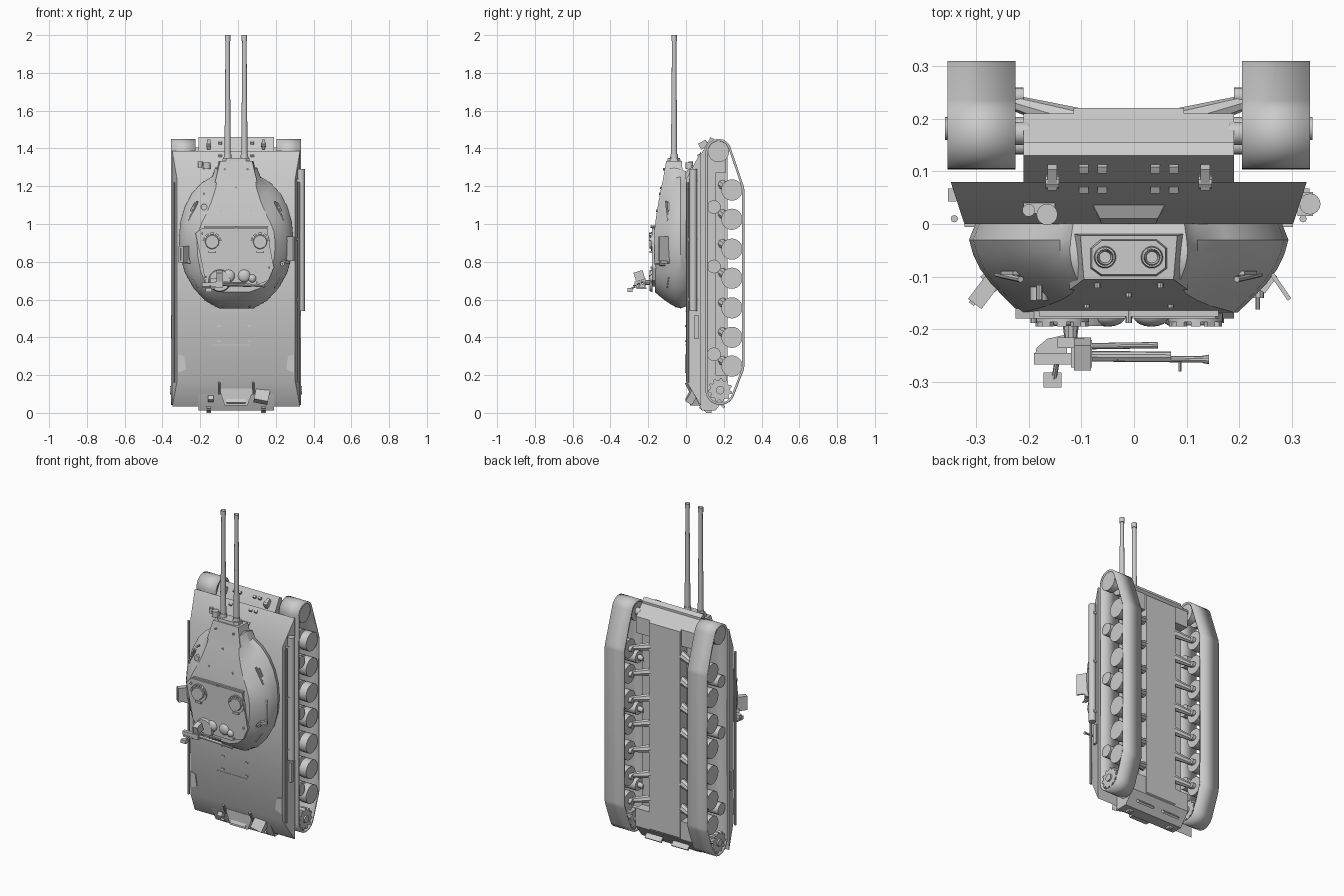
import bpy, bmesh, math
from mathutils import Vector, Matrix, geometry

C = -0.01  # centreline of the hull; the vehicle stands on its tail, gun up, roof facing -y

def mesh(name, verts, faces):
    me = bpy.data.meshes.new(name)
    me.from_pydata([tuple(v) for v in verts], [], faces)
    bm = bmesh.new(); bm.from_mesh(me)
    bmesh.ops.recalc_face_normals(bm, faces=bm.faces)
    bm.to_mesh(me); bm.free()
    ob = bpy.data.objects.new(name, me)
    bpy.context.collection.objects.link(ob)
    return ob

def loft(name, a, b):
    n = len(a)
    return mesh(name, list(a) + list(b), [list(range(n)), list(range(2*n-1, n-1, -1))] +
                [[i, (i+1) % n, n+(i+1) % n, n+i] for i in range(n)])

def prism(name, prof):  # (y, z, half width) profile, symmetric about the centreline
    return loft(name, [(C-h, y, z) for y, z, h in prof], [(C+h, y, z) for y, z, h in prof])

def side(name, prof, x0, x1):  # (y, z) profile extruded along x
    return loft(name, [(x0, y, z) for y, z in prof], [(x1, y, z) for y, z in prof])

def plate(name, pts, y0, y1):  # (x, z) outline extruded along y
    return loft(name, [(x, y0, z) for x, z in pts], [(x, y1, z) for x, z in pts])

def box(name, c, s, rot=(0, 0, 0)):
    x, y, z = (k/2 for k in s)
    q = [(-x, -z), (x, -z), (x, z), (-x, z)]
    ob = plate(name, q, -y, y)
    ob.location, ob.rotation_euler = c, rot
    return ob

def cyl(name, p, q, r, r2=None, n=16):
    p, q = Vector(p), Vector(q)
    rot = (q-p).to_track_quat('Z', 'Y')
    ring = [Vector((math.cos(2*math.pi*i/n), math.sin(2*math.pi*i/n), 0)) for i in range(n)]
    return loft(name, [p + rot @ (v*r) for v in ring], [q + rot @ (v*(r if r2 is None else r2)) for v in ring])

def dome(name, c, r, h):
    bm = bmesh.new()
    bmesh.ops.create_uvsphere(bm, u_segments=16, v_segments=10, radius=1,
                              matrix=Matrix.LocRotScale(Vector(c), None, Vector((r, h, r))))
    me = bpy.data.meshes.new(name); bm.to_mesh(me); bm.free()
    ob = bpy.data.objects.new(name, me); bpy.context.collection.objects.link(ob)

# hull
prism("upper_hull", [(0, .17, .312), (0, 1.235, .312), (.08, 1.386, .338), (.08, .035, .338)])
prism("hull_body", [(.002, .18, .2), (.002, 1.23, .2), (.13, 1.46, .2), (.155, 1.445, .2), (.155, .012, .2), (.085, .012, .2)])
prism("hull_nose", [(.13, 1.46, .2), (.21, 1.37, .2), (.21, 1.27, .2), (.13, 1.27, .2)])
prism("hull_tail", [(.10, .012, .2), (.155, .012, .2), (.215, .09, .2), (.215, .2, .2), (.10, .2, .2)])
prism("hull_floor", [(.15, 1.43, .105), (.22, 1.36, .105), (.22, .1, .105), (.15, .03, .105)])

# running gear, both sides
wheels = [1.18, 1.025, .867, .713, .556, .40, .248]
circles = [(.172, 1.383, .068), (.181, .12, .078)] + [(.243, z, .066) for z in wheels]
for s, tag in ((-1, "left"), (1, "right")):
    xi, xo = C + s*.215, C + s*.344
    pts = [(y + r*math.cos(k*math.pi/16), z + r*math.sin(k*math.pi/16)) for y, z, r in circles for k in range(32)]
    hull = [pts[i] for i in geometry.convex_hull_2d([Vector(p) for p in pts])]
    n = len(hull)
    belt = mesh(f"{tag}_track", [(xi, *p) for p in hull] + [(xo, *p) for p in hull],
                [[i, (i+1) % n, n+(i+1) % n, n+i] for i in range(n)])
    m = belt.modifiers.new("thickness", 'SOLIDIFY'); m.thickness = .012; m.offset = -1
    for z in wheels:
        cyl(f"{tag}_road_wheel_outer", (C+s*.292, .243, z), (C+s*.34, .243, z), .056, n=24)
        cyl(f"{tag}_road_wheel_inner", (C+s*.22, .243, z), (C+s*.268, .243, z), .056, n=24)
        cyl(f"{tag}_axle", (C+s*.2, .243, z), (C+s*.3, .243, z), .016)
        cyl(f"{tag}_swing_arm", (C+s*.09, .192, z+.03), (C+s*.225, .232, z), .027, .014, 8)
    for z in (1.09, .775, .31):
        cyl(f"{tag}_return_roller", (C+s*.225, .148, z), (C+s*.335, .148, z), .036, n=20)
        cyl(f"{tag}_roller_axle", (C+s*.19, .148, z), (C+s*.23, .148, z), .016)
    for a, b in ((.22, .262), (.297, .34)):
        cyl(f"{tag}_idler", (C+s*a, .172, 1.383), (C+s*b, .172, 1.383), .056, n=24)
        gear = [(.181 + r*math.cos(k*math.pi/22), .12 + r*math.sin(k*math.pi/22))
                for k in range(44) for r in [(.052, .052, .064, .064)[k % 4]]]
        side(f"{tag}_sprocket", gear, C+s*a, C+s*b)
    cyl(f"{tag}_idler_axle", (C+s*.19, .172, 1.383), (C+s*.3, .172, 1.383), .022)
    cyl(f"{tag}_drive_shaft", (C+s*.19, .181, .12), (C+s*.349, .181, .12), .022)
    # nose and tail fittings
    for y, z in ((.10, 1.42), (.105, .03)):
        box(f"{tag}_tow_hook", (C+s*.145, y-.008, z), (.018, .045, .035), (.5 if z > 1 else -.5, 0, 0))
        cyl(f"{tag}_tow_shackle", (C+s*.145-.013, y-.02, z), (C+s*.145+.013, y-.02, z), .013, n=10)
    for dx in (.05, .085):
        for y, z in ((.105, 1.43), (.067, 1.363)):
            box(f"{tag}_glacis_cleat", (C+s*dx, y, z), (.018, .014, .012), (.5, 0, 0))
    plate(f"{tag}_deck_cover", [(C+s*x, z) for x, z in ((.312, .21), (.265, .23), (.275, .30), (.312, .31))], .005, -.006)
    cyl(f"{tag}_fender_rod", (C+s*.331, .01, .16), (C+s*.331, .01, 1.22), .007, n=8)
    box(f"{tag}_fender_box", (C+s*.335, .055, .455), (.016, .025, .12))
cyl("stowage_tube", (.334, .038, .54), (.334, .038, 1.29), .02, n=16)
for z in (.6, .92, 1.23):
    box("tube_bracket", (.325, .038, z), (.03, .046, .014))
cyl("headlight_large", (-.165, .018, 1.29), (-.165, .018, 1.325), .02)
cyl("headlight_small", (-.2, .026, 1.3), (-.2, .026, 1.33), .012)
box("headlight_mount", (-.18, .035, 1.305), (.06, .03, .012))
prism("driver_hood", [(.05, 1.31, .075), (.01, 1.29, .055), (-.004, 1.26, .05), (.0, 1.2, .05), (.05, 1.25, .075)])

# engine deck and tail
for z, w in ((.54, .22), (.36, .2)):
    box("deck_seam", (C-.03, 0, z), (w, .006, .004))
for x in (-.1, .06):
    for z in (.38, .46):
        box("deck_hinge", (x, -.001, z), (.018, .008, .008))
tail = math.atan2(.083, .165)
plate("tail_hatch", [(-.07, .04), (.05, .04), (.085, .13), (-.10, .13)], .09, .022)
box("tail_hatch_panel", (C, .04, .075), (.10, .03, .06), (-tail, 0, 0))
box("tail_box", (.127, .035, .095), (.075, .04, .085), (-.5, .2, 0))
box("tail_light", (-.145, .045, .075), (.03, .03, .025), (-.5, 0, 0))
for x in (-.10, .08):
    cyl("tail_lifting_eye", (x, .0, .16), (x, .03, .1), .007, n=8)
    box("rear_plate_door", (x, .185, .048), (.11, .012, .055), (.75, 0, 0))
for x in (-.155, .135):
    box("rear_hitch", (x, .12, .014), (.026, .03, .028))

# cast turret: rings blended from base outline to roof outline
base = [(.09, .553), (.165, .595), (.225, .66), (.27, .74), (.296, .83), (.303, .92), (.295, 1.01),
        (.272, 1.09), (.235, 1.16), (.185, 1.215), (.13, 1.25), (.11, 1.29)]
roof = [(.07, -.165, .64), (.125, -.165, .66), (.165, -.165, .695), (.188, -.166, .75), (.203, -.168, .83),
        (.207, -.168, .90), (.2, -.168, .96), (.18, -.162, 1.01), (.155, -.155, 1.06), (.13, -.145, 1.12),
        (.108, -.132, 1.19), (.095, -.112, 1.28)]
n = len(base); verts = []
for t in (-1, 0, .2, .4, .6, .8, .93, 1):
    ring = []
    for (bx, bz), (rx, ry, rz) in zip(base, roof):
        if t < 0:
            ring.append(Vector((bx*.96, .001, .92 + (bz-.92)*.97)))
        else:
            bulge = 1 + .07*math.sin(math.pi*t)
            ring.append(Vector(((bx + (rx-bx)*t)*bulge, -.03 + (ry+.03)*t, .92 + (bz + (rz-bz)*t - .92)*(1 + (bulge-1)*.5))))
    verts += [(C+v.x, v.y, v.z) for v in ring] + [(C-v.x, v.y, v.z) for v in reversed(ring)]
m = 2*n
faces = [[k*m+i, k*m+(i+1) % m, (k+1)*m+(i+1) % m, (k+1)*m+i] for k in range(7) for i in range(m)]
faces += [[o+i, o+i+1, o+m-2-i, o+m-1-i] for o in (0, 7*m) for i in range(n-1)]
mesh("turret_shell", verts, faces)
plate("roof_plate", [(-.19, .98), (.155, .98), (.165, .90), (.19, .77), (.16, .70), (.08, .67),
                     (-.17, .675), (-.185, .76), (-.225, .95)], -.16, -.179)
box("roof_front_strip", (C, -.17, .985), (.34, .012, .008))

# gun mount and twin guns
prism("gun_mount", [(-.015, 1.22, .118), (-.125, 1.22, .112), (-.105, 1.333, .085), (-.022, 1.333, .092)])
plate_pts = [(-.065, -.1), (.045, -.1), (.065, -.085), (.065, -.045), (.045, -.028), (-.065, -.028), (-.085, -.045), (-.085, -.085)]
loft("gun_mask", [(x, y, 1.32) for x, y in plate_pts], [(C+(x-C)*.93, -.063+(y+.063)*.9, 1.35) for x, y in plate_pts])
for x in (-.055, .034):
    cyl("gun_collar", (x, -.063, 1.34), (x, -.063, 1.37), .022, .019, 20)
    cyl("gun_sleeve", (x, -.063, 1.36), (x, -.063, 1.66), .0165, .014, 20)
    cyl("gun_barrel", (x, -.063, 1.65), (x, -.063, 1.985), .0135, .0115, 20)
    bore = cyl("gun_muzzle", (x, -.063, 1.97), (x, -.063, 2.0), .0145, n=20)
    bm = bmesh.new(); bm.from_mesh(bore.data)
    top = [f for f in bm.faces if f.calc_center_median().z > 1.995]
    bmesh.ops.inset_region(bm, faces=top, thickness=.005)
    bmesh.ops.translate(bm, verts=top[0].verts, vec=(0, 0, -.02))
    bm.to_mesh(bore.data); bm.free()

# roof hatches, domes and periscopes
for x in (-.137, .117):
    cyl("hatch_ring", (x, -.17, .905), (x, -.186, .905), .052, n=28)
    cyl("hatch_lid", (x, -.18, .905), (x, -.192, .905), .04, .034, 24)
    for k in range(5):
        a = math.pi*(.1 + .2*k)
        box("hatch_periscope", (x+.045*math.cos(a), -.188, .905+.045*math.sin(a)), (.018, .014, .01), (0, math.pi/2-a, 0))
    box("hatch_hinge", (x, -.186, .852), (.04, .014, .012))
for x, z, r in ((-.05, .725, .034), (.033, .725, .034), (-.115, .70, .026), (.075, .712, .022)):
    dome("roof_dome", (x, -.175, z), r, .02)
for x, z in ((-.19, .95), (.165, .77), (-.17, .72), (.1, .69), (-.01, .985), (-.07, 1.29), (.05, 1.29), (-.01, 1.19), (-.18, 1.16), (-.09, 1.07), (.07, 1.07)):
    y = -.18 if z < .99 else -.163 + (z-1.0)*.17
    cyl("roof_bolt", (x, y+.02, z), (x, y-.008, z), .006, n=8)

# turret side fittings
for s in (-1, 1):
    cyl("grab_rail", (C+s*.25, -.095, 1.02), (C+s*.205, -.105, 1.12), .006, n=8)
    cyl("rear_grab_rail", (C+s*.235, -.09, .72), (C+s*.20, -.10, .665), .006, n=8)
    box("lifting_lug", (C+s*.225, -.093, 1.09), (.05, .008, .014), (0, s*1.1, 0))
    box("side_bracket", (C+s*.262, -.11, .80), (.04, .02, .02), (0, 0, s*.95))
box("turret_stowage_box", (-.272, -.112, .84), (.032, .10, .085), (0, 0, -.65))
box("stowage_lid", (-.283, -.118, .84), (.012, .085, .065), (0, 0, -.65))
box("side_rack", (.264, -.098, .87), (.008, .11, .13), (0, 0, .6))
cyl("aerial_base", (.235, -.11, .79), (.235, -.14, .79), .012, n=10)
cyl("aerial_stub", (.235, -.13, .79), (.235, -.162, .79), .004, n=8)
cyl("sensor_pod", (-.18, -.12, 1.09), (-.18, -.145, 1.09), .017, n=12)
for x in (-.08, .0, .06):
    cyl("rear_rib", (x, -.05, .56), (x*1.0, -.155, .635), .004, n=6)

# roof machine gun
cyl("gun_ring", (-.097, -.178, .70), (-.097, -.194, .70), .06, .055, 20)
cyl("gun_post", (-.12, -.185, .69), (-.12, -.235, .69), .016, .01, 10)
box("gun_cradle", (-.12, -.225, .69), (.05, .02, .05))
box("gun_receiver", (-.10, -.246, .68), (.04, .052, .03))
box("gun_rear_body", (-.15, -.256, .68), (.08, .022, .022))
loft("gun_shield", *[[(x, y, z) for x, y in ((-.19, -.262), (-.185, -.235), (-.165, -.218), (-.13, -.21), (-.125, -.262))] for z in (.655, .665)])
cyl("gun_tube", (-.09, -.255, .68), (.135, -.257, .672), .006, n=10)
cyl("gun_jacket", (-.09, -.25, .68), (.07, -.251, .675), .009, n=10)
cyl("gun_flash_cone", (.13, -.257, .672), (.142, -.257, .672), .007, .009, 10)
cyl("gun_recoil_tube", (-.09, -.232, .69), (.045, -.23, .685), .006, n=10)
cyl("gun_sight_post", (.087, -.255, .674), (.087, -.28, .674), .003, n=6)
box("ammo_box", (-.098, -.247, .725), (.032, .05, .05), (.3, 0, 0))
box("gun_sight", (-.155, -.296, .65), (.034, .028, .02))
cyl("gun_sight_arm", (-.145, -.255, .675), (-.152, -.295, .655), .005, n=8)

# smooth the curved faces, keep hard edges
for ob in bpy.context.collection.objects:
    ob.select_set(True)
    bpy.context.view_layer.objects.active = ob
bpy.ops.object.shade_smooth_by_angle(angle=math.radians(32))
